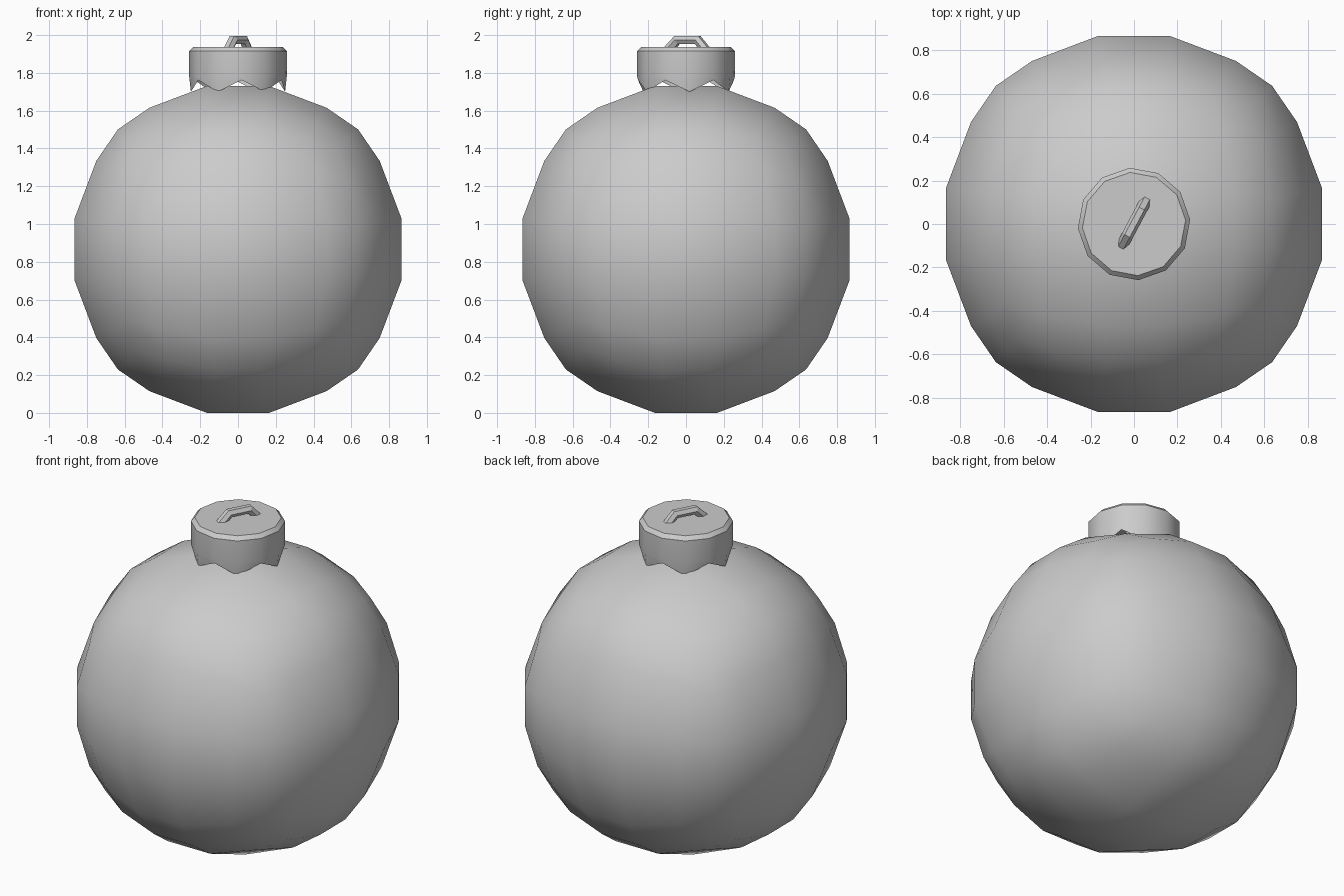
import bpy, bmesh, math
from mathutils import Vector

if "Cube" in bpy.data.objects:
    bpy.data.objects.remove(bpy.data.objects["Cube"])


def mesh_object(name, bm):
    bmesh.ops.recalc_face_normals(bm, faces=bm.faces)
    me = bpy.data.meshes.new(name)
    bm.to_mesh(me)
    bm.free()
    ob = bpy.data.objects.new(name, me)
    bpy.context.collection.objects.link(ob)
    return ob


def smooth(ob, angle):
    bpy.ops.object.select_all(action='DESELECT')
    ob.select_set(True)
    bpy.context.view_layer.objects.active = ob
    bpy.ops.object.shade_smooth_by_angle(angle=math.radians(angle))


# Ball: cube split 5 x 5 per side, pushed out to a sphere
bm = bmesh.new()
bmesh.ops.create_cube(bm, size=2)
bmesh.ops.subdivide_edges(bm, edges=bm.edges[:], cuts=4, use_grid_fill=True)
spread = {0.2: 0.19, 0.6: 0.625, 1.0: 1.0}
for v in bm.verts:
    size = [round(abs(c), 1) for c in v.co]
    d = Vector([math.copysign(spread[s], c) for s, c in zip(size, v.co)])
    radius = 0.896 if size.count(1.0) == 1 else 0.907
    v.co = d.normalized() * radius
low = min(v.co.z for v in bm.verts)
bmesh.ops.translate(bm, verts=bm.verts[:], vec=(0, 0, -low))
ball = mesh_object("ornament_ball", bm)
smooth(ball, 60)

# Cap: hollow 12-sided crown with a bevelled top and a scalloped lower edge
SIDES = 12
bm = bmesh.new()


def ring(radius, z, radius_low=None, z_low=None):
    verts = []
    for i in range(SIDES):
        a = math.radians(4.4 + i * 360 / SIDES)
        scallop = z_low is not None and i % 2 == 0
        r, h = (radius_low, z_low) if scallop else (radius, z)
        verts.append(bm.verts.new((r * math.cos(a), r * math.sin(a), h)))
    return verts


rings = [ring(0.238, 1.937), ring(0.259, 1.915), ring(0.259, 1.78),
         ring(0.255, 1.762, 0.25, 1.7)]
bm.faces.new(rings[0])
for a, b in zip(rings, rings[1:]):
    for i in range(SIDES):
        j = (i + 1) % SIDES
        bm.faces.new((a[i], a[j], b[j], b[i]))
cap = mesh_object("ornament_cap", bm)
smooth(cap, 35)

# Hanging loop: bent hexagonal wire standing on the cap
cu = bpy.data.curves.new("hanging_loop", 'CURVE')
cu.dimensions = '3D'
cu.bevel_depth = 0.027
cu.bevel_resolution = 1
cu.use_fill_caps = True
path = [(-0.118, 1.915), (-0.058, 1.974), (0.066, 1.974), (0.118, 1.915)]
turn = math.radians(62)
sp = cu.splines.new('POLY')
sp.points.add(len(path) - 1)
for p, (s, z) in zip(sp.points, path):
    p.co = (s * math.cos(turn), s * math.sin(turn) + 0.004, z, 1)
sp.use_smooth = False
loop = bpy.data.objects.new("hanging_loop", cu)
bpy.context.collection.objects.link(loop)
